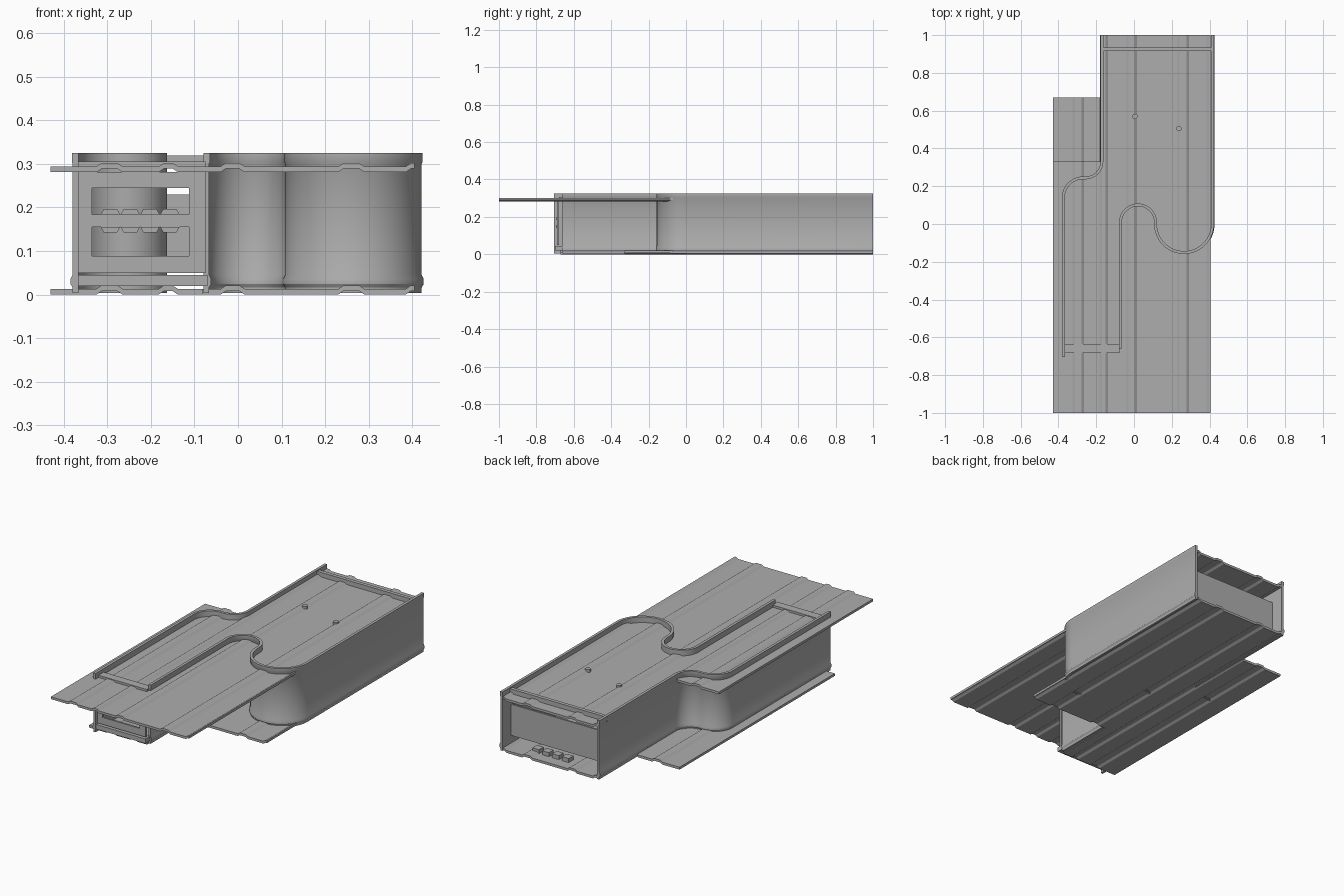
import bpy, bmesh, math

if "Cube" in bpy.data.objects:
    bpy.data.objects.remove(bpy.data.objects["Cube"])

metal = bpy.data.materials.new("grey metal")
metal.use_nodes = True
GREY = (0.42, 0.42, 0.42, 1)
metal.diffuse_color = GREY
metal.node_tree.nodes["Principled BSDF"].inputs["Base Color"].default_value = GREY


def finish(bm, name, smooth=False):
    bmesh.ops.recalc_face_normals(bm, faces=bm.faces)
    mesh = bpy.data.meshes.new(name)
    bm.to_mesh(mesh)
    bm.free()
    mesh.materials.append(metal)
    ob = bpy.data.objects.new(name, mesh)
    bpy.context.collection.objects.link(ob)
    if smooth:
        bpy.ops.object.select_all(action='DESELECT')
        ob.select_set(True)
        bpy.context.view_layer.objects.active = ob
        bpy.ops.object.shade_smooth_by_angle(angle=math.radians(30))
    return ob


def prism(name, outline, axis, start, end):
    """Extrude an outline of (x, other) points along y or z."""
    bm = bmesh.new()
    place = (lambda p: (p[0], start, p[1])) if axis == 'y' else (lambda p: (p[0], p[1], start))
    face = bm.faces.new([bm.verts.new(place(p)) for p in outline])
    moved = bmesh.ops.extrude_face_region(bm, geom=[face])['geom']
    step = (0, end - start, 0) if axis == 'y' else (0, 0, end - start)
    bmesh.ops.translate(bm, vec=step, verts=[v for v in moved if isinstance(v, bmesh.types.BMVert)])
    return finish(bm, name)


def box(name, x0, x1, y0, y1, z0, z1):
    return prism(name, [(x0, z0), (x1, z0), (x1, z1), (x0, z1)], 'y', y0, y1)


# Ribbed sheets: each rib is a low trapezoid running lengthwise
RIBS = [(-0.325, -0.265), (-0.182, -0.138), (-0.04, 0.015), (0.23, 0.29), (0.385, 0.42)]
SLOPE, RISE, SHEET = 0.012, 0.008, 0.013


def rib_height(x):
    for a, b in RIBS:
        if a < x < b:
            return RISE * min(1, (x - a) / SLOPE, (b - x) / SLOPE)
    return 0


def ribbed_sheet(name, x0, x1, y0, y1, z):
    xs = [x0, x1]
    for a, b in RIBS:
        xs += [x for x in (a, a + SLOPE, b - SLOPE, b) if x0 < x < x1]
    xs.sort()
    low = [(x, z + rib_height(x)) for x in xs]
    prism(name, low + [(x, h + SHEET) for x, h in reversed(low)], 'y', y0, y1)


TOP = 0.281
ribbed_sheet("top_sheet_side", -0.43, -0.17, -1, 0.33, TOP)
ribbed_sheet("top_sheet_main", -0.17, 0.405, -1, 1, TOP)
ribbed_sheet("bottom_sheet_side", -0.43, -0.17, -0.67, 0.67, 0)
ribbed_sheet("bottom_sheet_middle", -0.17, -0.08, -0.67, 1, 0)
ribbed_sheet("bottom_sheet_main", -0.08, 0.405, -0.33, 1, 0)


# Curving side walls
def arc(cx, cy, r, a0, a1, n=20):
    angles = [math.radians(a0 + (a1 - a0) * i / n) for i in range(n + 1)]
    return [(cx + r * math.cos(a), cy + r * math.sin(a)) for a in angles]


def offset_path(path, d):
    result = []
    for i, (x, y) in enumerate(path):
        ax, ay = path[max(i - 1, 0)]
        bx, by = path[min(i + 1, len(path) - 1)]
        length = math.hypot(bx - ax, by - ay)
        result.append((x - d * (by - ay) / length, y + d * (bx - ax) / length))
    return result


def wall(name, path, side):
    """Sweep a wall section with a foot bead and a rounded-over top along a path."""
    t = 0.0065
    section = [(-t, 0.004), (t, 0.004), (t, 0.016), (t + 0.005, 0.024), (t + 0.005, 0.036),
               (t, 0.046), (t, 0.3), (t + 0.002, 0.304), (t + 0.002, 0.325), (-t, 0.325)]
    bm = bmesh.new()
    rows = [[bm.verts.new((x, y, z)) for x, y in offset_path(path, d * side)] for d, z in section]
    for i, row in enumerate(rows):
        after = rows[(i + 1) % len(rows)]
        for j in range(len(path) - 1):
            bm.faces.new((row[j], row[j + 1], after[j + 1], after[j]))
    for j in (0, -1):
        bm.faces.new([row[j] for row in rows])
    finish(bm, name, smooth=True)


wall("right_wall", [(-0.373, -0.705)] + arc(-0.27, 0.14, 0.103, 180, 90)
     + arc(-0.258, 0.332, 0.089, 270, 360) + [(-0.169, 1)], 1)
wall("left_wall", [(-0.073, -0.66), (-0.073, -0.1)] + arc(0.021, 0.008, 0.094, 180, 0, 28)
     + arc(0.265, 0, 0.15, 180, 360, 36) + [(0.415, 1)], -1)

# Front end frame with two windows
Y0, Y1 = -0.69, -0.68
box("frame_right_stile", -0.367, -0.335, Y0, Y1, 0.05, TOP)
box("frame_left_stile", -0.112, -0.075, Y0, Y1, 0.05, TOP)
for part, z0, z1 in (("bottom", 0.05, 0.088), ("middle", 0.155, 0.184), ("top", 0.245, TOP)):
    box("frame_" + part + "_rail", -0.335, -0.112, Y0, Y1, z0, z1)
box("frame_lip", -0.367, -0.07, Y0 - 0.01, -0.66, 0.02, 0.045)

# Small tabs along the middle rail
for i in range(4):
    x = -0.293 + 0.0455 * i
    for z, way in ((0.184, 1), (0.155, -1)):
        prism("rail_tab", [(x - 0.022, z), (x + 0.022, z),
                           (x + 0.015, z + way * 0.013), (x - 0.015, z + way * 0.013)],
              'y', Y0 - 0.004, Y1)

# Cross slats on the top
box("front_slat", -0.37, -0.075, -0.68, -0.635, 0.294, 0.306)
box("back_slat", -0.178, 0.41, 0.915, 0.935, 0.294, 0.319)

# Baffle inside the back opening, with tabs on the floor before it
box("back_baffle", -0.163, 0.408, 0.915, 0.925, 0.06, 0.23)
for i in range(4):
    x = 0.05 + 0.06 * i
    box("floor_tab", x, x + 0.04, 0.9, 0.94, 0.012, 0.035)

# Rivets on the top ribs
for x, y in ((0.005, 0.57), (0.238, 0.505)):
    prism("rivet", arc(x, y, 0.014, 0, 330, 11), 'z', 0.29, 0.31)
